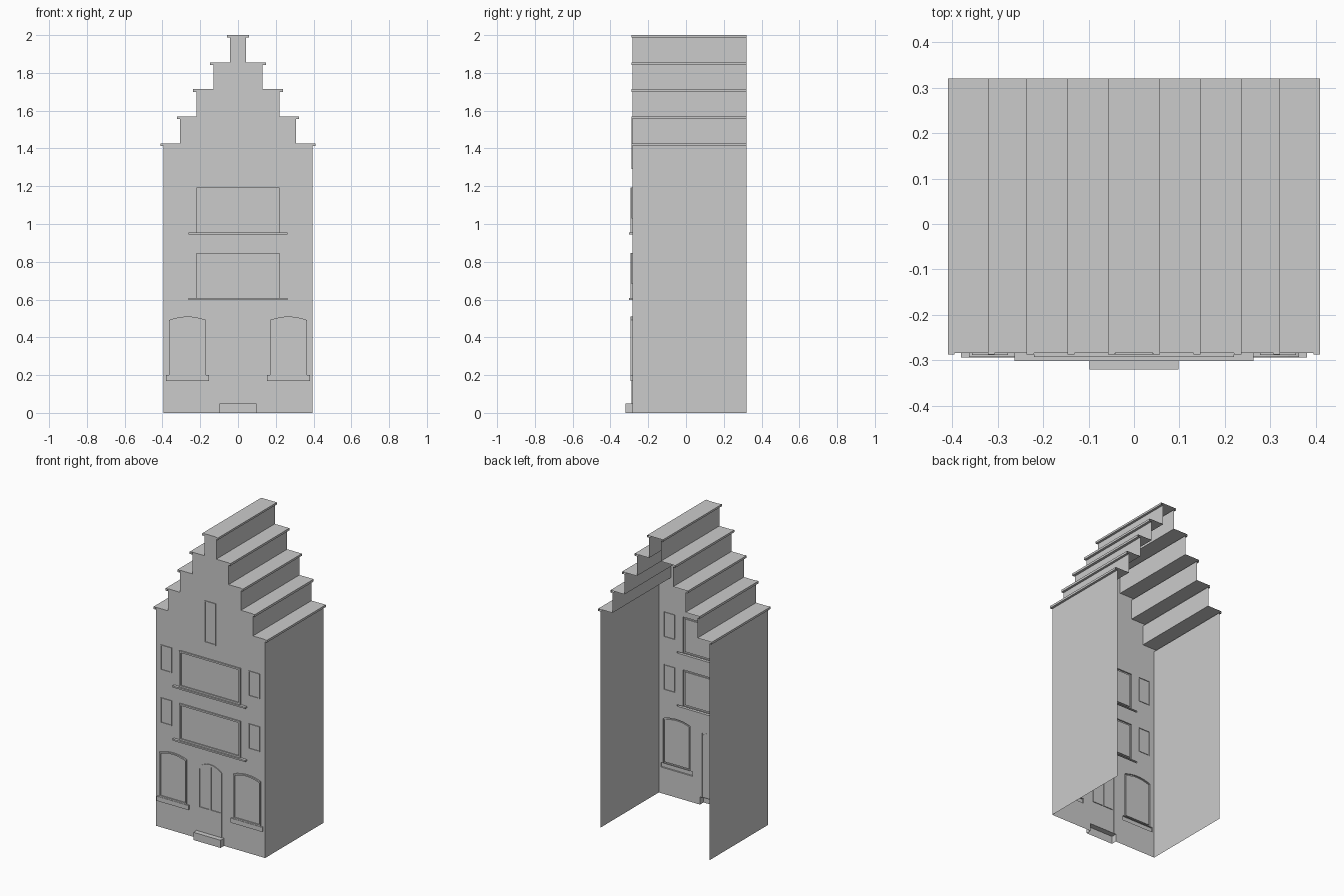
import bpy, bmesh

if "Cube" in bpy.data.objects:
    bpy.data.objects.remove(bpy.data.objects["Cube"])

WALL, BACK = -0.284, 0.32
openings = []          # outlines cut out of the facade


def finish(bm, name):
    bmesh.ops.remove_doubles(bm, verts=bm.verts, dist=1e-5)
    me = bpy.data.meshes.new(name)
    bm.to_mesh(me)
    bm.free()
    ob = bpy.data.objects.new(name, me)
    bpy.context.collection.objects.link(ob)
    return ob


def sides(bm, pts, y0, y1, skip=(), inward=False):
    """Strip of quads along a closed x-z outline from y0 (back) to y1 (front)."""
    n = len(pts)
    for i in range(n):
        if i in skip:
            continue
        p, q = pts[i], pts[(i + 1) % n]
        vs = [bm.verts.new((a[0], y, a[1])) for a, y in ((p, y0), (q, y0), (q, y1), (p, y1))]
        bm.faces.new(vs[::-1] if inward else vs)


def fill(bm, loops, y):
    """Flat front-facing fill of an outline with holes."""
    edges = []
    for pts in loops:
        vs = [bm.verts.new((x, y, z)) for x, z in pts]
        edges += [bm.edges.new((vs[i - 1], vs[i])) for i in range(len(vs))]
    res = bmesh.ops.triangle_fill(bm, edges=edges, use_beauty=True, normal=(0, -1, 0))
    for f in res["geom"]:
        if isinstance(f, bmesh.types.BMFace):
            f.normal_update()
            if f.normal.y > 0:
                f.normal_flip()


def outline(x0, x1, z0, z1, rise=0.0, n=8):
    """Counter-clockwise rectangle whose top may be a shallow arch."""
    pts = [(x0, z0), (x1, z0)]
    if not rise:
        return pts + [(x1, z1), (x0, z1)]
    for i in range(n + 1):
        t = 1 - 2 * i / n
        pts.append(((x0 + x1) / 2 + t * (x1 - x0) / 2, z1 - rise * t * t))
    return pts


def relief(name, outer, front, inner=(), pane=WALL, cut=True):
    """Raised shell on the facade, with optional sunken panes."""
    bm = bmesh.new()
    sides(bm, outer, WALL, front)
    fill(bm, [outer, *inner], front)
    for pts in inner:
        sides(bm, pts, pane, front, inward=True)
        fill(bm, [pts], pane)
    if cut:
        openings.append(outer)
    return finish(bm, name)


# wide windows and their long sills
for label, z0, z1 in (("lower", 0.609, 0.847), ("upper", 0.956, 1.192)):
    relief(f"{label}_wide_window", outline(-0.22, 0.22, z0, z1), -0.293,
           [outline(-0.209, 0.209, z0 + 0.011, z1 - 0.011)], -0.286)
    relief(f"{label}_long_sill", outline(-0.263, 0.263, z0 - 0.011, z0 - 0.001), -0.302)
    # small side windows
    for s, x0 in (("left", -0.357), ("right", 0.277)):
        a, b = z1 - 0.164, z1
        relief(f"{label}_{s}_window", outline(x0, x0 + 0.08, a, b), -0.289,
               [outline(x0 + 0.005, x0 + 0.075, a + 0.005, b - 0.005)], -0.285)

# attic window
relief("attic_window", outline(-0.041, 0.041, 1.292, 1.565), -0.289,
       [outline(-0.035, 0.035, 1.298, 1.559)], -0.285)

# arched ground floor windows with sills
for s, c in (("left", -0.267), ("right", 0.267)):
    relief(f"{s}_arched_window", outline(c - 0.097, c + 0.097, 0.201, 0.51, 0.018), -0.293,
           [outline(c - 0.088, c + 0.088, 0.21, 0.501, 0.017)], -0.286)
    relief(f"{s}_ground_sill", outline(c - 0.114, c + 0.114, 0.17, 0.2), -0.294)

# arched double door with two glass panels
door_panels = [
    [(-0.075, 0.21), (-0.006, 0.21), (-0.006, 0.492), (-0.04, 0.482), (-0.075, 0.46)],
    [(0.006, 0.21), (0.075, 0.21), (0.075, 0.46), (0.04, 0.482), (0.006, 0.492)],
]
relief("front_door", outline(-0.085, 0.085, 0.051, 0.505, 0.035), -0.289, door_panels, -0.284)

# doorstep, open underneath
bm = bmesh.new()
step = outline(-0.098, 0.098, 0, 0.05)
sides(bm, step, WALL, -0.32, skip=(0,))
fill(bm, [step], -0.32)
finish(bm, "doorstep")

# stepped gable profile: (wall x, cap x, cap bottom z, cap top z)
tiers = [(0.395, 0.41, 1.412, 1.426), (0.307, 0.322, 1.555, 1.57),
         (0.22, 0.237, 1.70, 1.714), (0.131, 0.147, 1.842, 1.856),
         (0.042, 0.057, 1.987, 2.0)]
right = [(0.395, 0.0)]
for i, (w, c, a, b) in enumerate(tiers):
    right += [(w, a), (c, a), (c, b)]
    if i + 1 < len(tiers):
        right.append((tiers[i + 1][0], b))
    # cap lips on both sides
    for s, (x0, x1) in (("right", (w, c)), ("left", (-c, -w))):
        relief(f"cap_lip_{s}_{i + 1}", outline(x0, x1, a, b), -0.288, cut=False)
gable = right + [(-x, z) for x, z in reversed(right)]

# side walls and stepped roof, open at back and bottom
bm = bmesh.new()
sides(bm, gable, BACK, WALL, skip=(len(gable) - 1,))
finish(bm, "walls_and_stepped_roof")

# front facade with openings
bm = bmesh.new()
notch = [(-0.098, 0), (-0.098, 0.05), (0.098, 0.05), (0.098, 0)]
fill(bm, [gable + notch, *openings], WALL)
finish(bm, "front_facade")
